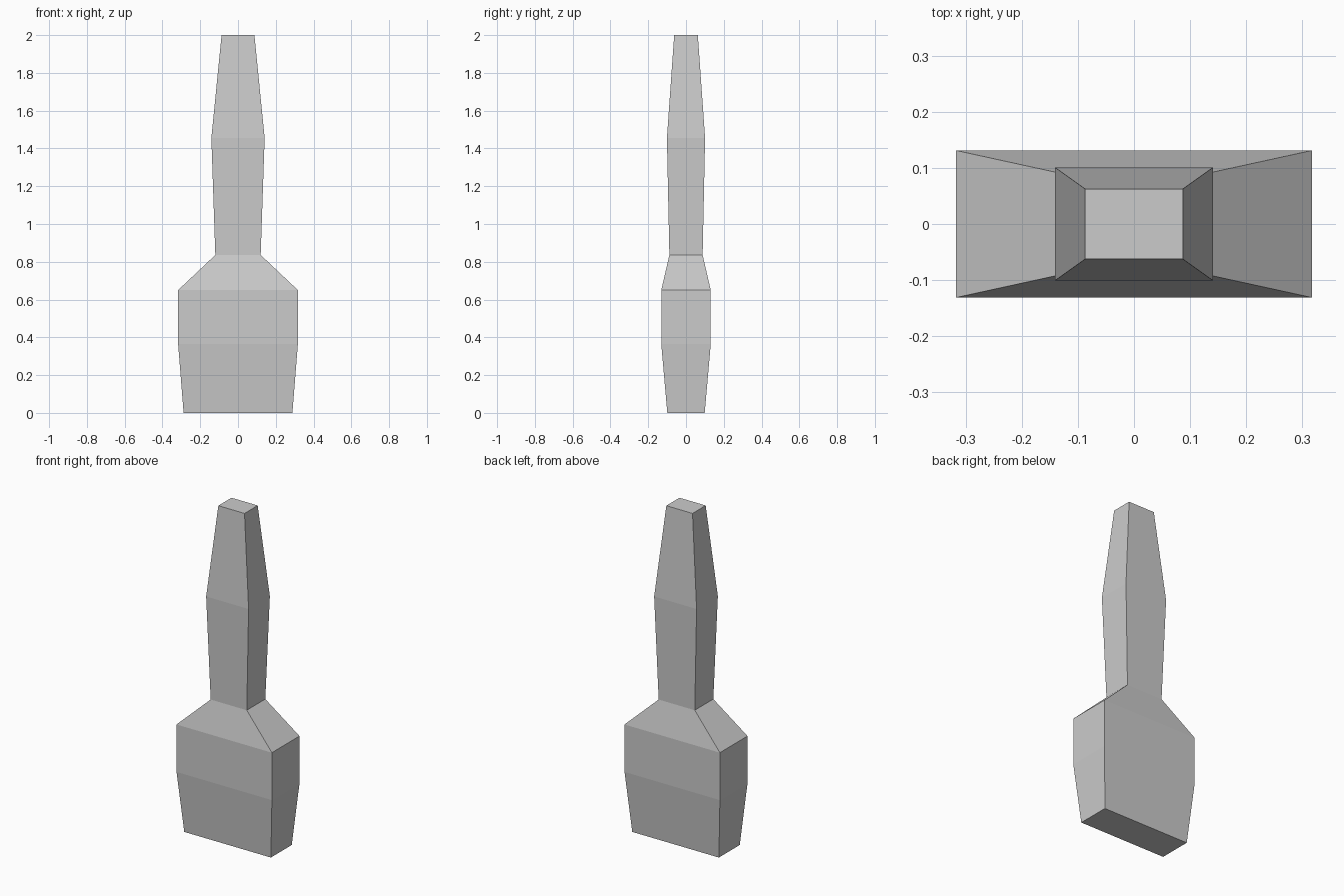
import bpy, bmesh

if "Cube" in bpy.data.objects:
    bpy.data.objects.remove(bpy.data.objects["Cube"])

# Cross-sections from bottom to top: height, half width (x), half depth (y)
SECTIONS = [
    (0.00, 0.288, 0.099),   # base of the broad head
    (0.365, 0.317, 0.131),  # head widens
    (0.65, 0.317, 0.131),   # shoulder
    (0.836, 0.120, 0.088),  # neck
    (1.455, 0.141, 0.101),  # handle swell
    (2.00, 0.087, 0.0625),  # handle tip
]


def loft(name, sections):
    """Flat-faced solid through a stack of rectangles."""
    bm = bmesh.new()
    rings = [[bm.verts.new((sx * hx, sy * hy, z))
              for sx, sy in ((-1, -1), (1, -1), (1, 1), (-1, 1))]
             for z, hx, hy in sections]
    for low, high in zip(rings, rings[1:]):
        for i in range(4):
            j = (i + 1) % 4
            bm.faces.new((low[i], low[j], high[j], high[i]))
    bm.faces.new(rings[0][::-1])
    bm.faces.new(rings[-1])
    mesh = bpy.data.meshes.new(name)
    bm.to_mesh(mesh)
    bm.free()
    obj = bpy.data.objects.new(name, mesh)
    bpy.context.collection.objects.link(obj)
    return obj


# Broad head, sloped shoulder and tapered handle in one continuous body
loft("paddle_body", SECTIONS)
